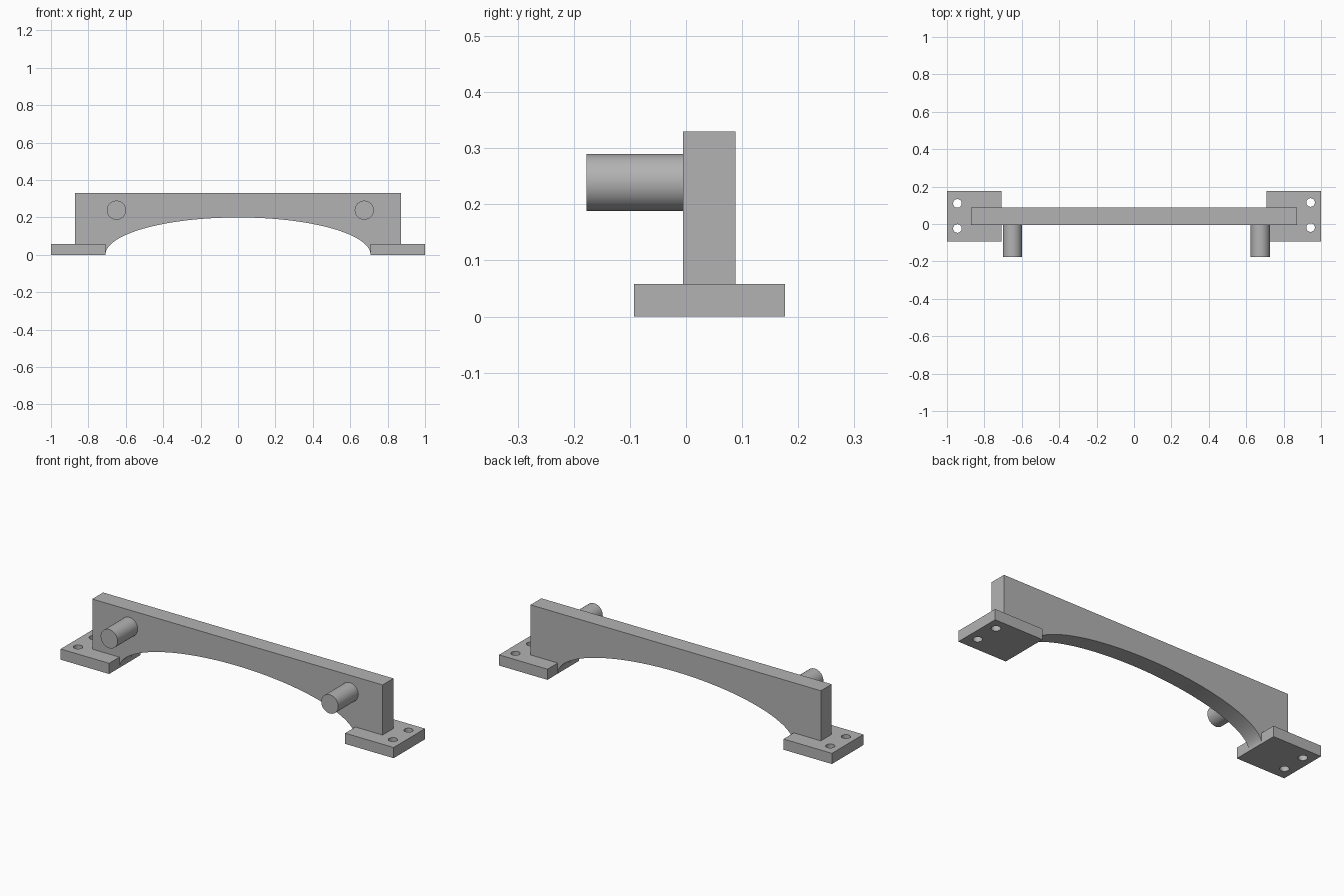
import bpy, bmesh
from math import pi, sin, cos, radians

cube = bpy.data.objects.get("Cube")
if cube:
    bpy.data.objects.remove(cube, do_unlink=True)

grey = bpy.data.materials.new("plain grey")
grey.use_nodes = True
colour = (0.45, 0.45, 0.45, 1)
grey.diffuse_color = colour
grey.node_tree.nodes["Principled BSDF"].inputs["Base Color"].default_value = colour


def circle(cx, cy, r, n):
    return [(cx + r * cos(2 * pi * i / n), cy + r * sin(2 * pi * i / n)) for i in range(n)]


def slab(name, outlines, thickness, location, upright=False):
    """Extrude flat outlines (inner ones become holes) about the location."""
    curve = bpy.data.curves.new(name, "CURVE")
    curve.dimensions = "2D"
    curve.fill_mode = "BOTH"
    curve.extrude = thickness / 2
    for points in outlines:
        spline = curve.splines.new("POLY")
        spline.points.add(len(points) - 1)
        for p, (x, y) in zip(spline.points, points):
            p.co = (x, y, 0, 1)
        spline.use_cyclic_u = True
    temp = bpy.data.objects.new(name + " outline", curve)
    bpy.context.collection.objects.link(temp)
    bpy.context.view_layer.update()
    mesh = bpy.data.meshes.new_from_object(temp.evaluated_get(bpy.context.evaluated_depsgraph_get()))
    bpy.data.objects.remove(temp, do_unlink=True)

    # weld the caps to the walls and tidy the normals
    bm = bmesh.new()
    bm.from_mesh(mesh)
    bmesh.ops.remove_doubles(bm, verts=bm.verts, dist=0.0001)
    bmesh.ops.recalc_face_normals(bm, faces=bm.faces)
    bm.to_mesh(mesh)
    bm.free()

    mesh.name = name
    mesh.materials.clear()
    mesh.materials.append(grey)
    obj = bpy.data.objects.new(name, mesh)
    bpy.context.collection.objects.link(obj)
    obj.location = location
    if upright:
        obj.rotation_euler.x = pi / 2
    bpy.ops.object.select_all(action="DESELECT")
    obj.select_set(True)
    bpy.context.view_layer.objects.active = obj
    bpy.ops.object.shade_smooth_by_angle(angle=radians(30))
    return obj


# beam with an elliptical arch cut from its underside
half, foot, top, rise = 0.872, 0.709, 0.33, 0.2
steps = 64
arch = [(-foot * cos(pi * i / steps), rise * sin(pi * i / steps)) for i in range(steps + 1)]
beam = [(half, top), (-half, top), (-half, 0.03), (-foot - 0.005, 0.03)]
beam += arch + [(foot + 0.005, 0.03), (half, 0.03)]
slab("arched_beam", [beam], 0.093, (0, 0.0415, 0), upright=True)

# mounting feet, each with two screw holes, and a round peg on the beam front
pad_t = 0.058
for side, s, hole_y, peg_x in (("left", 1, 0.048, 0.675), ("right", -1, 0.043, -0.65)):
    pad = [(s * foot, -0.093), (s, -0.093), (s, 0.176), (s * foot, 0.176)]
    holes = [circle(s * 0.944, hole_y + dy, 0.023, 32) for dy in (-0.067, 0.067)]
    slab(side + "_foot", [pad] + holes, pad_t, (0, 0, pad_t / 2))
    slab(side + "_peg", [circle(0, 0, 0.051, 48)], 0.178, (peg_x, -0.088, 0.239), upright=True)
